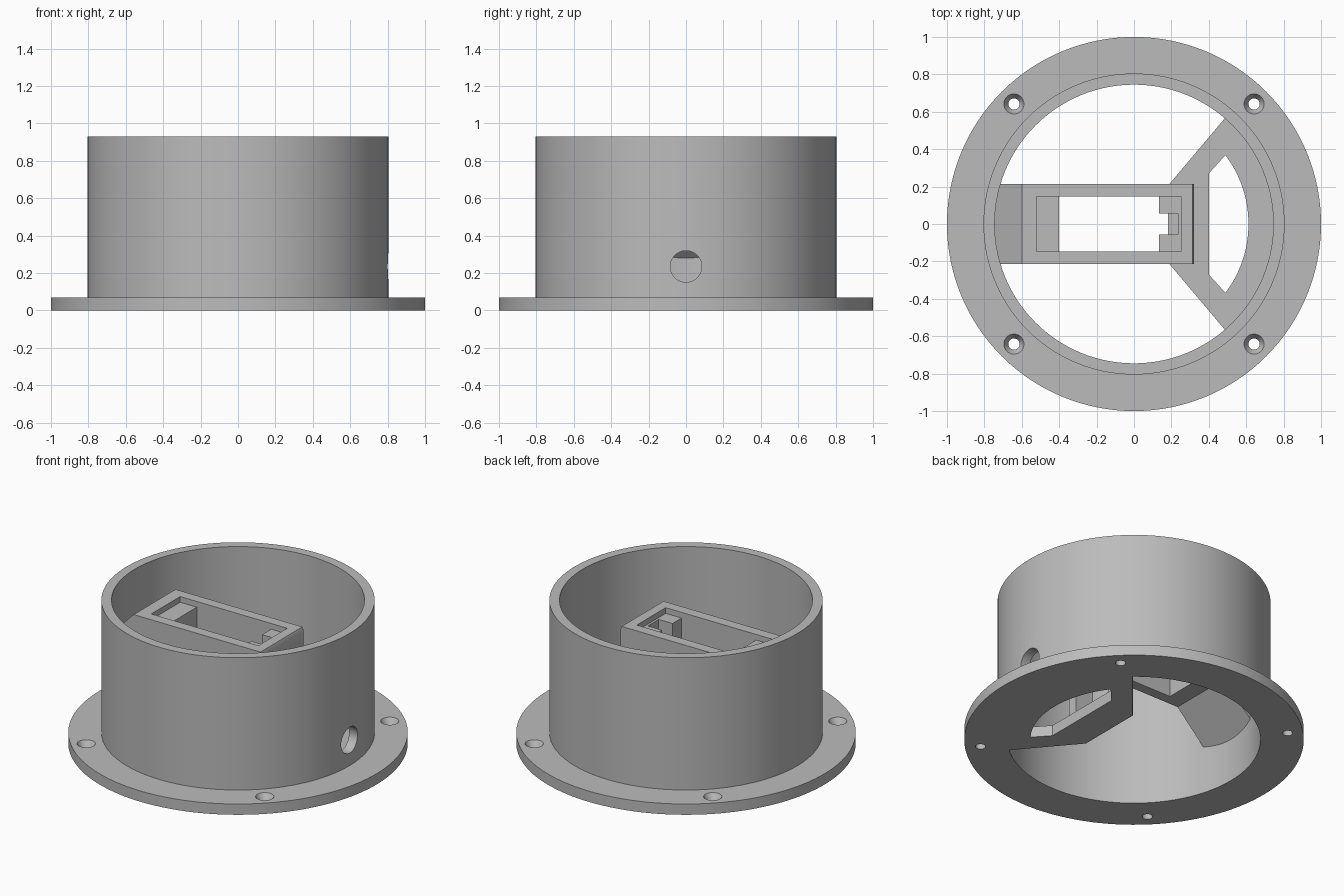
import bpy, bmesh
from math import sin, cos, pi, radians
from mathutils import Vector, Matrix

cube = bpy.data.objects.get("Cube")
if cube:
    bpy.data.objects.remove(cube, do_unlink=True)

grey = bpy.data.materials.new("light_grey")
grey.use_nodes = True
grey.diffuse_color = (0.5, 0.5, 0.5, 1)
grey.node_tree.nodes["Principled BSDF"].inputs["Base Color"].default_value = (0.5, 0.5, 0.5, 1)

SEGMENTS = 128
BASE = 0.07       # flange and bridge thickness
BORE = 0.745      # inner radius of the housing
BOX_TOP, BOX_BOTTOM = 0.757, 0.51
HALF = 0.215      # half width of the tray


def finish(name, bm):
    bmesh.ops.recalc_face_normals(bm, faces=bm.faces)
    mesh = bpy.data.meshes.new(name)
    bm.to_mesh(mesh)
    bm.free()
    mesh.materials.append(grey)
    obj = bpy.data.objects.new(name, mesh)
    bpy.context.collection.objects.link(obj)
    return obj


def prism(name, outline, low, high, axis="z"):
    """Extrude a 2D outline along z, or an xz outline along y."""
    def place(p, h):
        return (p[0], p[1], h) if axis == "z" else (p[0], h, p[1])
    bm = bmesh.new()
    face = bm.faces.new([bm.verts.new(place(p, low)) for p in outline])
    new = bmesh.ops.extrude_face_region(bm, geom=[face])["geom"]
    shift = Vector(place((0, 0), high - low))
    bmesh.ops.translate(bm, vec=shift, verts=[v for v in new if isinstance(v, bmesh.types.BMVert)])
    return finish(name, bm)


def block(name, x0, x1, y0, y1, z0, z1):
    return prism(name, [(x0, y0), (x1, y0), (x1, y1), (x0, y1)], z0, z1)


def lathe(name, profile, steps, closed=True):
    """Revolve a radius/height profile around z."""
    bm = bmesh.new()
    verts = [bm.verts.new((r, 0, z)) for r, z in profile]
    edges = [bm.edges.new(pair) for pair in zip(verts, verts[1:])]
    if closed:
        edges.append(bm.edges.new((verts[-1], verts[0])))
    bmesh.ops.spin(bm, geom=verts + edges, axis=(0, 0, 1), cent=(0, 0, 0),
                   angle=2 * pi, steps=steps)
    bmesh.ops.remove_doubles(bm, verts=bm.verts, dist=1e-5)
    return finish(name, bm)


def cut(target, cutters):
    for cutter in cutters:
        cutter.hide_render = True
        mod = target.modifiers.new("cut", "BOOLEAN")
        mod.operation, mod.solver, mod.object = "DIFFERENCE", "EXACT", cutter
        bpy.context.view_layer.objects.active = target
        bpy.ops.object.modifier_apply(modifier=mod.name)
        bpy.data.objects.remove(cutter, do_unlink=True)


def arc(radius, degrees, steps=24):
    return [(radius * cos(a), radius * sin(a)) for a in
            (radians(degrees) * (2 * i / steps - 1) for i in range(steps + 1))]


# Flanged cylindrical housing
housing = lathe("flanged_housing", [(BORE, 0), (1, 0), (1, BASE), (0.805, BASE),
                                    (0.805, 0.93), (BORE, 0.93)], SEGMENTS)

# Countersunk screw holes
cutters = []
for sx in (-1, 1):
    for sy in (-1, 1):
        screw = lathe("screw_cutter", [(0, -0.1), (0.03, -0.1), (0.03, 0.03),
                                       (0.054, BASE), (0.054, 0.1), (0, 0.1)], 24, False)
        screw.data.transform(Matrix.Translation((sx * 0.642, sy * 0.642, 0)))
        cutters.append(screw)

# Cable hole through the left wall
cable = lathe("cable_cutter", [(0, 0.65), (0.084, 0.65), (0.084, 0.9), (0, 0.9)], 48, False)
cable.data.transform(Matrix.Translation((0, 0, 0.235)) @ Matrix.Rotation(pi / 2, 4, "Y"))
cut(housing, cutters + [cable])

# Floor bridge with a curved window
bridge = prism("floor_bridge", [(0.49, 0.57), (0.19, HALF), (0.19, -HALF), (0.49, -0.57)]
               + arc(0.752, 48), 0, BASE)
window = prism("window_cutter", [(0.4, 0.27), (0.4, -0.27)] + arc(0.612, 37), -0.1, 0.2)
cut(bridge, [window])

# Tray with a slanted arm that merges into the wall
wall_x = -0.76
tray = prism("tray", [(-0.6, BOX_TOP), (0.312, BOX_TOP), (0.32, BOX_TOP - 0.02), (0.32, BOX_BOTTOM),
                      (-0.515, BOX_BOTTOM), (wall_x, wall_x + 1.025), (wall_x, wall_x + 1.357)],
             -HALF, HALF, "y")
cut(tray, [
    block("recess_cutter", -0.52, 0.25, -0.148, 0.148, 0.72, 0.9),
    block("opening_cutter", -0.4, 0.135, -0.148, 0.148, 0.2, 0.8),
    block("notch_cutter", 0.1, 0.183, -0.055, 0.055, 0.2, 0.8),
    block("step_cutter", 0.15, 0.235, -0.055, 0.055, 0.62, 0.8),
])

# Legs that carry the free end of the tray
legs = [block(f"{side}_leg", 0.19, 0.32, min(a, b), max(a, b), BASE, BOX_BOTTOM)
        for side, a, b in (("front", -HALF, -0.148), ("back", HALF, 0.148))]

# Smooth curved walls, sharp corners
bpy.ops.object.select_all(action="DESELECT")
for obj in [housing, bridge, tray] + legs:
    obj.select_set(True)
bpy.context.view_layer.objects.active = housing
bpy.ops.object.shade_smooth_by_angle(angle=radians(30))
